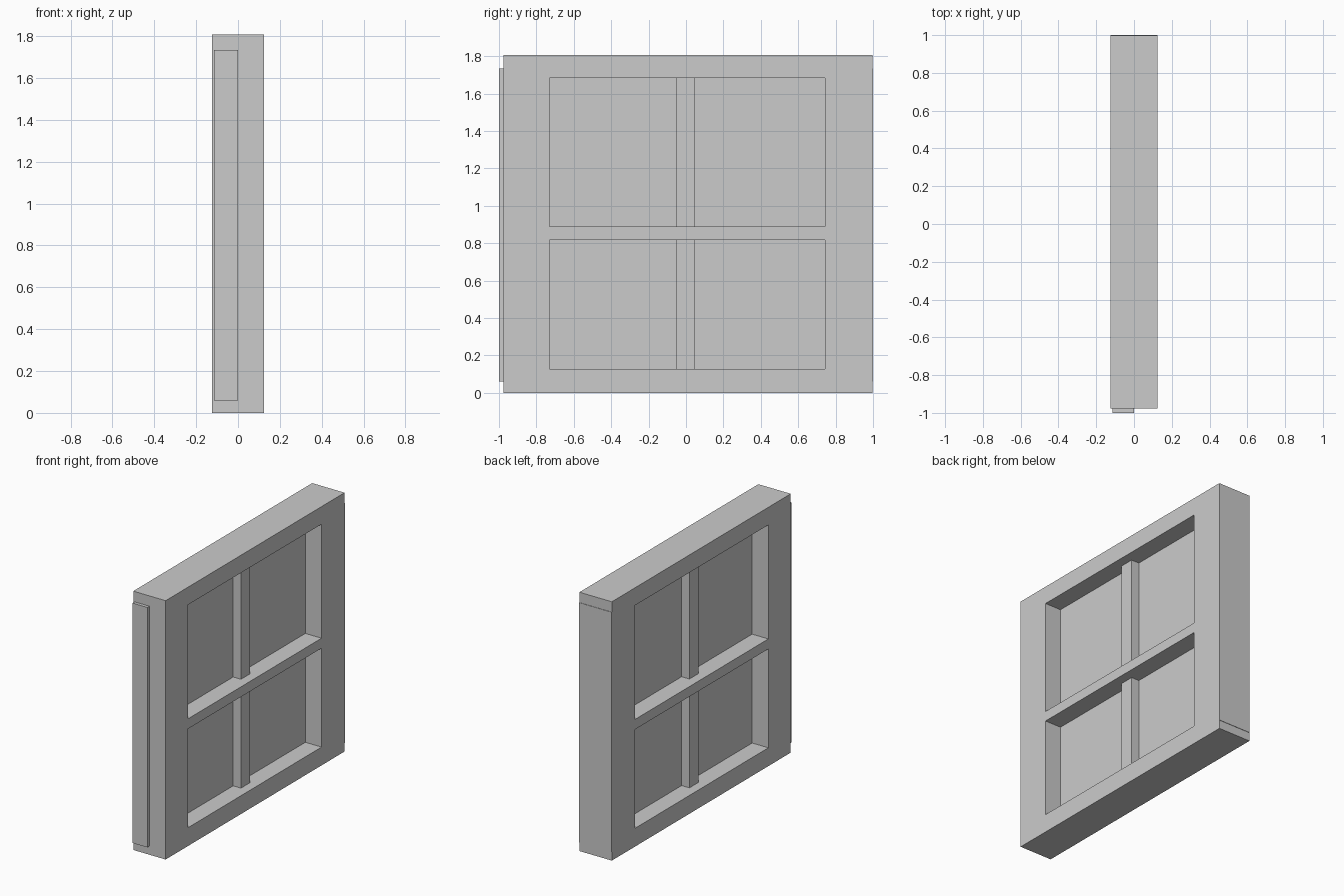
import bpy, bmesh

if "Cube" in bpy.data.objects:
    bpy.data.objects.remove(bpy.data.objects["Cube"])


def finish(name, bm):
    bmesh.ops.recalc_face_normals(bm, faces=bm.faces[:])
    mesh = bpy.data.meshes.new(name)
    bm.to_mesh(mesh)
    bm.free()
    obj = bpy.data.objects.new(name, mesh)
    bpy.context.collection.objects.link(obj)
    return obj


def box(name, x, y, z):
    bm = bmesh.new()
    bmesh.ops.create_cube(bm, size=1)
    for v in bm.verts:
        v.co = [(r[0] + r[1]) / 2 + c * (r[1] - r[0]) for c, r in zip(v.co, (x, y, z))]
    return finish(name, bm)


DEPTH = 0.125
YS = [-0.977, -0.73, 0.743, 0.997]
ZS = [0, 0.128, 0.818, 0.888, 1.684, 1.807]
OPENINGS = [(1, 1), (1, 3)]

# window frame: a grid with two openings, extruded through its depth
bm = bmesh.new()
grid = [[bm.verts.new((-DEPTH, y, z)) for z in ZS] for y in YS]
for i in range(len(YS) - 1):
    for j in range(len(ZS) - 1):
        if (i, j) not in OPENINGS:
            bm.faces.new((grid[i][j], grid[i + 1][j], grid[i + 1][j + 1], grid[i][j + 1]))
front = bmesh.ops.extrude_face_region(bm, geom=bm.faces[:], use_keep_orig=True)
bmesh.ops.translate(bm, vec=(2 * DEPTH, 0, 0),
                    verts=[g for g in front["geom"] if isinstance(g, bmesh.types.BMVert)])
finish("window_frame", bm)

# panes on the centre plane and a mullion across each opening
for label, (i, j) in zip(("lower", "upper"), OPENINGS):
    z0, z1 = ZS[j], ZS[j + 1]
    bm = bmesh.new()
    bm.faces.new([bm.verts.new((0, y, z)) for y, z in
                  ((YS[1], z0), (YS[2], z0), (YS[2], z1), (YS[1], z1))])
    finish(label + "_pane", bm)
    box(label + "_mullion", (-0.06, 0.06), (-0.053, 0.048), (z0, z1))

# closing lip on one edge, thin edge strip on the other
box("closing_lip", (-0.115, 0), (-1.0, -0.977), (0.06, 1.735))
box("edge_strip", (-DEPTH, DEPTH), (0.997, 1.0), (0.06, 1.735))
